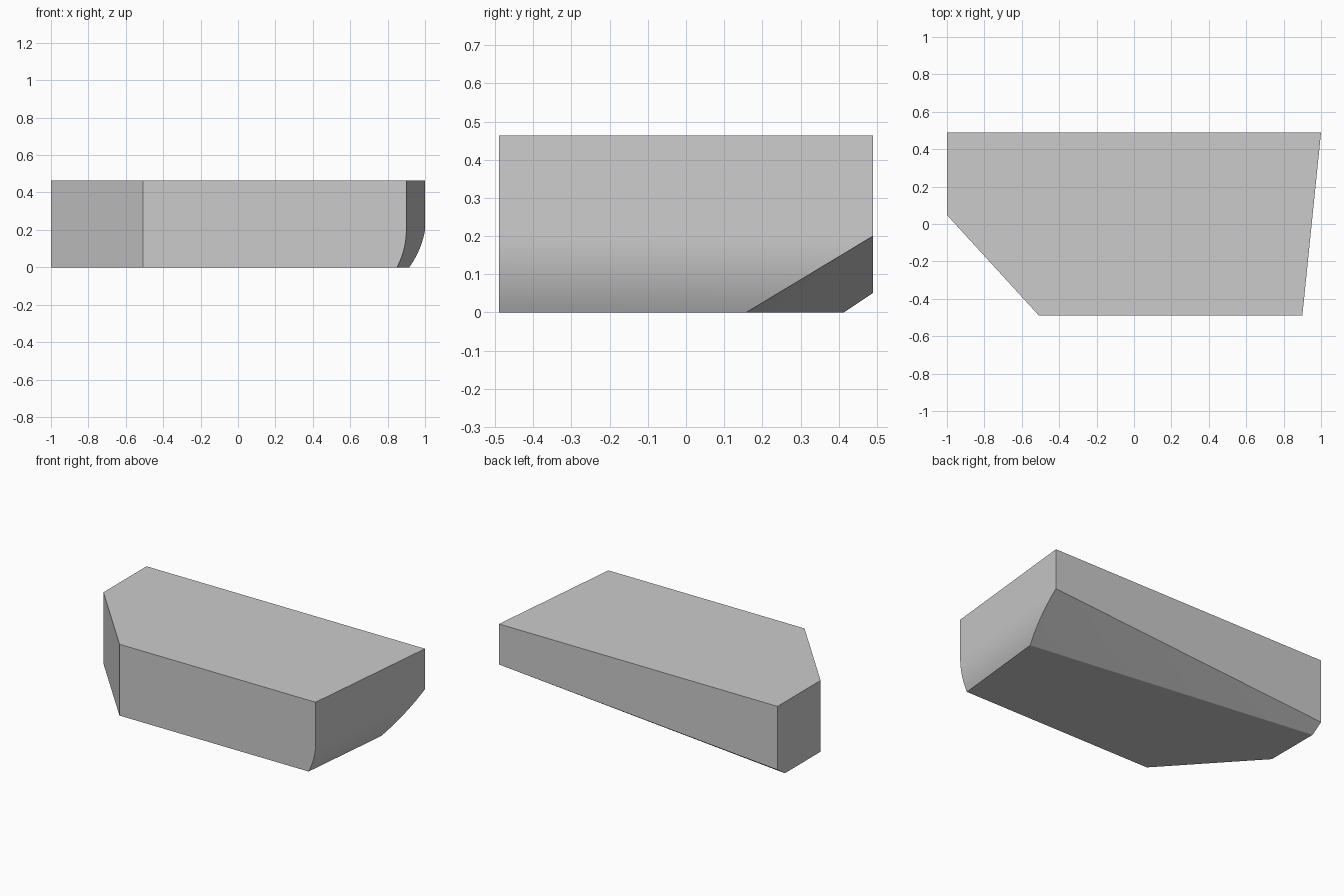
import bpy
import bmesh
from math import sqrt, radians

cube = bpy.data.objects.get("Cube")
if cube:
    bpy.data.objects.remove(cube, do_unlink=True)

# Overall dimensions
TOP = 0.463
FRONT, BACK = -0.49, 0.49
ROUND_H, RADIUS = 0.2, 0.425     # height and radius of the rounded lower side
STEPS = 14


def side_x(y, z):
    """Slanted left side, curving inwards towards the bottom."""
    x = 0.9 + 0.1 * (y - FRONT) / (BACK - FRONT)
    drop = max(ROUND_H - z, 0)
    return x - (RADIUS - sqrt(RADIUS ** 2 - drop ** 2))


bm = bmesh.new()


def vert(x, y, z):
    return bm.verts.new((x, y, z))


# Rounded left side: front profile and the edge where the back chamfer cuts it
heights = [ROUND_H * i / STEPS for i in range(STEPS + 1)]
front = [vert(side_x(FRONT, z), FRONT, z) for z in heights]
rear = []
for z in heights:
    y = 0.158 + (BACK - 0.158) * z / ROUND_H
    rear.append(vert(side_x(y, z), y, z))
front.append(vert(side_x(FRONT, TOP), FRONT, TOP))
rear.append(vert(side_x(BACK, TOP), BACK, TOP))
for i in range(len(front) - 1):
    bm.faces.new((front[i], rear[i], rear[i + 1], front[i + 1]))

# Cut front corner and right end
cut_low, cut_top = [vert(-0.508, FRONT, z) for z in (0, TOP)]
end_low, end_top = [vert(-1, 0.048, z) for z in (0, TOP)]
back_low = vert(-1, 0.414, 0)
back_mid, back_top = [vert(-1, BACK, z) for z in (0.051, TOP)]
bm.faces.new((cut_low, cut_top, end_top, end_low))
bm.faces.new((end_low, end_top, back_top, back_mid, back_low))

# Front, back, top and bottom
bm.faces.new([cut_low] + front + [cut_top])
bm.faces.new((rear[-1], back_top, back_mid, rear[-2]))
bm.faces.new((front[-1], rear[-1], back_top, end_top, cut_top))
bm.faces.new((front[0], cut_low, end_low, back_low, rear[0]))

# Sloping chamfer under the back edge
bm.faces.new((back_low, back_mid, rear[-2]))
for a, b in zip(rear[:-2], rear[1:-1]):
    bm.faces.new((back_low, a, b))

bmesh.ops.recalc_face_normals(bm, faces=bm.faces)
mesh = bpy.data.meshes.new("block_body")
bm.to_mesh(mesh)
bm.free()

# Plain grey material
grey = bpy.data.materials.new("light_grey")
grey.use_nodes = True
colour = (0.6, 0.6, 0.6, 1)
grey.diffuse_color = colour
grey.node_tree.nodes["Principled BSDF"].inputs["Base Color"].default_value = colour
mesh.materials.append(grey)

body = bpy.data.objects.new("block_body", mesh)
bpy.context.collection.objects.link(body)
bpy.ops.object.select_all(action="DESELECT")
body.select_set(True)
bpy.context.view_layer.objects.active = body
bpy.ops.object.shade_smooth_by_angle(angle=radians(20))
